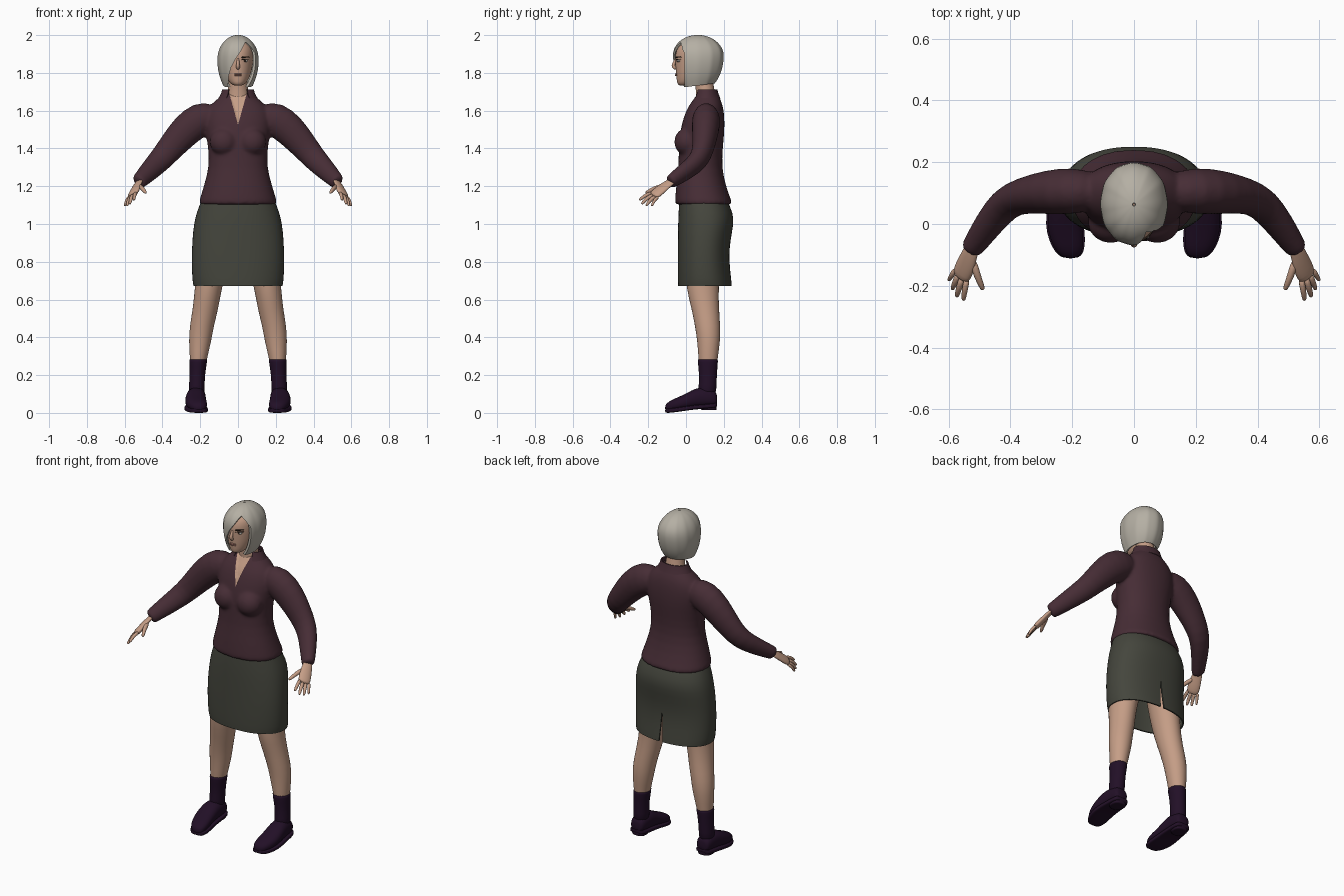
import bpy, bmesh, math
from mathutils import Vector

if bpy.data.objects.get("Cube"):
    bpy.data.objects.remove(bpy.data.objects["Cube"])


def material(name, rgb):
    m = bpy.data.materials.new(name)
    m.use_nodes = True
    m.diffuse_color = (*rgb, 1)
    m.node_tree.nodes["Principled BSDF"].inputs["Base Color"].default_value = (*rgb, 1)
    return m


SKIN = material("skin", (.56, .34, .24))
HAIR = material("ash hair", (.46, .43, .37))
BLOUSE = material("plum blouse", (.062, .026, .036))
SKIRT = material("grey green skirt", (.058, .06, .046))
DARK = material("dark purple footwear", (.016, .005, .02))
LIP = material("lips", (.40, .19, .15))
WHITE = material("eye white", (.6, .57, .52))
BROWN = material("dark brown", (.03, .018, .012))


def section(z, rx, y0, y1, x=0, e=2, n=24):
    """Horizontal oval ring between two depths."""
    def p(v):
        return math.copysign(abs(v) ** (2 / e), v)
    angles = [math.tau * i / n for i in range(n)]
    return [Vector((x + rx * p(math.cos(a)),
                    (y0 + y1) / 2 + (y1 - y0) / 2 * p(math.sin(a)), z)) for a in angles]


def tube(path, ref=(0, 1, 0), flat=1, n=12):
    """Rings across a path of (x, y, z, radius), flattened along ref."""
    pts = [Vector(p[:3]) for p in path]
    rings = []
    for i, p in enumerate(path):
        t = (pts[min(i + 1, len(pts) - 1)] - pts[max(i - 1, 0)]).normalized()
        u = t.cross(Vector(ref)).normalized()
        v = t.cross(u)
        rings.append([pts[i] + p[3] * (u * math.cos(a) + v * math.sin(a) * flat)
                      for a in (math.tau * k / n for k in range(n))])
    return rings


def ball(x, y, z, rx, ry, rz, n=16):
    return [section(z - rz * math.cos(a), rx * math.sin(a), y - ry * math.sin(a),
                    y + ry * math.sin(a), x, 2, n)
            for a in (math.pi * (k + .15) / 8.3 for k in range(9))]


def loft(name, parts, mat, caps=True, sub=1):
    """One object from one or more stacks of rings."""
    bm = bmesh.new()
    for rings in parts:
        vs = [[bm.verts.new(p) for p in r] for r in rings]
        n = len(vs[0])
        for a, b in zip(vs, vs[1:]):
            for i in range(n):
                bm.faces.new((a[i], a[(i + 1) % n], b[(i + 1) % n], b[i]))
        if caps:
            bm.faces.new(vs[0][::-1])
            bm.faces.new(vs[-1])
    bmesh.ops.recalc_face_normals(bm, faces=bm.faces)
    return finish(name, bm, mat, sub)


def finish(name, bm, mat, sub=0):
    me = bpy.data.meshes.new(name)
    bm.to_mesh(me)
    bm.free()
    me.materials.append(mat)
    me.shade_smooth()
    o = bpy.data.objects.new(name, me)
    bpy.context.collection.objects.link(o)
    if sub:
        o.modifiers.new("smooth", 'SUBSURF').levels = sub
        o.modifiers["smooth"].render_levels = sub
    return o


def bake(o):
    dg = bpy.context.evaluated_depsgraph_get()
    me = bpy.data.meshes.new_from_object(o.evaluated_get(dg))
    o.modifiers.clear()
    o.data = me


def sharpen(o, degrees=45):
    bpy.ops.object.select_all(action='DESELECT')
    o.select_set(True)
    bpy.context.view_layer.objects.active = o
    bpy.ops.object.shade_smooth_by_angle(angle=math.radians(degrees))


def cloth(o, thickness, outline, y0, y1):
    """Thicken a shell and cut an outline, drawn in x and z, through it."""
    s = o.modifiers.new("thickness", 'SOLIDIFY')
    s.thickness, s.offset = thickness, -1
    bm = bmesh.new()
    f = bm.faces.new([bm.verts.new((x, y0, z)) for x, z in outline])
    r = bmesh.ops.extrude_face_region(bm, geom=[f])
    bmesh.ops.translate(bm, vec=(0, y1 - y0, 0),
                        verts=[v for v in r["geom"] if isinstance(v, bmesh.types.BMVert)])
    bmesh.ops.recalc_face_normals(bm, faces=bm.faces)
    cutter = finish("cutter", bm, o.data.materials[0])
    cutter.hide_render = True
    b = o.modifiers.new("cut", 'BOOLEAN')
    b.object, b.solver = cutter, 'EXACT'
    bake(o)
    bpy.data.objects.remove(cutter)
    sharpen(o)


# Blouse: torso, bust and sleeves fused into one smooth surface
torso = [section(z, w, a, b, 0, 2.2) for z, w, a, b in (
    (1.10, .212, -.06, .25), (1.108, .211, -.06, .247), (1.2, .183, -.054, .212),
    (1.3, .154, -.04, .19), (1.4, .158, -.04, .195), (1.48, .172, -.034, .204),
    (1.55, .18, -.018, .205), (1.61, .165, .003, .2), (1.65, .125, .03, .188),
    (1.68, .088, .048, .172), (1.695, .08, .052, .168))]
parts = [torso]
for s in (1, -1):
    parts.append(ball(s * .075, .005, 1.435, .078, .07, .075))
    parts.append(tube([(s * x, y, z, r) for x, y, z, r in (
        (.1, .105, 1.575, .07), (.2, .108, 1.56, .096), (.28, .103, 1.495, .088),
        (.36, .092, 1.4, .072), (.415, .07, 1.335, .064), (.47, 0, 1.28, .055),
        (.523, -.078, 1.226, .042), (.53, -.087, 1.22, .041))], flat=.82, n=20))
blouse = loft("blouse", parts, BLOUSE)
m = blouse.modifiers.new("fuse", 'REMESH')
m.mode, m.voxel_size = 'VOXEL', .009
m = blouse.modifiers.new("relax", 'SMOOTH')
m.factor, m.iterations = .5, 7
bake(blouse)

# Open neckline: V shaped skin area cut into the blouse front
bm = bmesh.new()
bm.from_mesh(blouse.data)
for s in (1, -1):
    area = [f for f in bm.faces if f.calc_center_median().y < .1
            and f.calc_center_median().z > 1.5 and abs(f.calc_center_median().x) < .1]
    geom = area + list({e for f in area for e in f.edges}) + list({v for f in area for v in f.verts})
    bmesh.ops.bisect_plane(bm, geom=geom, plane_co=(0, 0, 1.525), plane_no=(s, 0, -.28))
for f in bm.faces:
    c = f.calc_center_median()
    f.material_index = int(c.y < .1 and abs(c.x) < .28 * (c.z - 1.525))
for v in [v for v in bm.verts if v.link_faces and all(f.material_index for f in v.link_faces)]:
    v.co.y += .008
bm.to_mesh(blouse.data)
bm.free()
blouse.data.materials.append(SKIN)
blouse.data.shade_smooth()

# Stand-up collar with an open front
rings = [section(z, w, a, b, 0, 2, 40) for z, w, a, b in (
    (1.665, .104, .035, .182), (1.69, .09, .045, .172), (1.713, .083, .052, .166))]
collar = loft("collar", [rings], BLOUSE, caps=False, sub=0)
bm = bmesh.new()
bm.from_mesh(collar.data)
gone = [f for f in bm.faces if f.calc_center_median().y < .09 and abs(f.calc_center_median().x) < .052]
bmesh.ops.delete(bm, geom=gone, context='FACES')
bm.to_mesh(collar.data)
bm.free()
collar.modifiers.new("thickness", 'SOLIDIFY').thickness = .007
bake(collar)
sharpen(collar)

# Skirt with a slit at the back
skirt = loft("skirt", [[section(z, w, a, b, 0, 2.25, 40) for z, w, a, b in (
    (.672, .236, -.042, .243), (.70, .243, -.044, .241), (.82, .246, -.044, .226),
    (.92, .242, -.043, .236), (1.0, .234, -.042, .253), (1.06, .220, -.04, .25),
    (1.13, .192, -.035, .215))]], SKIRT, caps=False)
cloth(skirt, .008, [(-.016, .6), (.016, .6), (.002, .84), (-.002, .84)], .12, .4)

# Neck and head
loft("neck", [[section(z, w, a, b) for z, w, a, b in (
    (1.62, .075, .05, .16), (1.68, .058, .052, .158), (1.73, .05, .052, .146),
    (1.80, .052, .035, .14))]], SKIN)
loft("head", [[section(z, w, a, b) for z, w, a, b in (
    (1.732, .02, -.035, .02), (1.742, .04, -.047, .06), (1.765, .056, -.05, .09),
    (1.80, .071, -.054, .13), (1.84, .079, -.056, .155), (1.88, .083, -.058, .165),
    (1.92, .083, -.054, .165), (1.955, .07, -.03, .145), (1.98, .035, .02, .11))]], SKIN)
loft("nose", [tube([(0, -.05, 1.88, .006), (0, -.062, 1.855, .008), (0, -.069, 1.838, .011),
                    (0, -.06, 1.826, .011), (0, -.05, 1.822, .007)], (1, 0, 0))], SKIN)
loft("lips", [ball(0, -.048, z, .021, .0115, .0045) for z in (1.794, 1.787)], LIP)
for s, side in ((1, "left"), (-1, "right")):
    loft(side + "_eye", [ball(s * .038, -.037, 1.864, .014, .0115, .007)], WHITE)
    loft(side + "_iris", [ball(s * .037, -.043, 1.864, .0065, .0075, .0065)], BROWN)
    for part, z, r in (("_eyebrow", 1.883, .0045), ("_upper_lash", 1.871, .003)):
        loft(side + part, [tube([(s * .016, -.055, z - .002, r), (s * .04, -.046, z + .002, r),
                                 (s * .062, -.022, z, r * .6)], (0, 0, 1), n=8)], BROWN)

# Bob haircut with a side-swept fringe
rings = [section(z, w, a, b, 0, 2.1, 72) for z, w, a, b in (
    (1.738, .078, -.03, .152), (1.755, .086, -.042, .164), (1.79, .1, -.057, .182),
    (1.84, .109, -.067, .195), (1.89, .109, -.07, .201), (1.93, .099, -.064, .194),
    (1.965, .077, -.04, .166), (1.988, .05, -.005, .13), (1.999, .022, .033, .093),
    (2.001, .005, .058, .068))]
for k, ring in enumerate(rings):
    for i, p in enumerate(ring):
        groove = 1 + .009 * math.cos(i * math.pi / 3 + .4 * math.sin(i))
        p.x, p.y = p.x * groove, .065 + (p.y - .065) * groove
        if k < 3:
            p.z += (p.y - .1) * .13 * (3 - k) / 3
bottom = rings[0]
hair = loft("hair", [rings], HAIR, caps=False)
cloth(hair, .011, [(.04, 1.963), (.015, 1.915), (-.012, 1.875), (-.036, 1.83), (-.05, 1.78),
                   (-.055, 1.68), (.2, 1.68), (.2, 1.89), (.09, 1.905), (.065, 1.94)], -.3, -.008)

for s, side in ((1, "left"), (-1, "right")):
    # Hand: palm, four fingers and thumb
    normal = (s * .65, -.35, .68)
    hand = [tube([(s * x, y, z, r) for x, y, z, r in (
        (.513, -.062, 1.236, .027), (.53, -.092, 1.215, .028), (.54, -.125, 1.19, .036),
        (.556, -.16, 1.16, .037), (.562, -.176, 1.148, .031))], normal, .45)]
    for base, tip, r in (((.54, -.176, 1.166), (.552, -.248, 1.127), .0105),
                         ((.555, -.172, 1.155), (.574, -.236, 1.106), .011),
                         ((.567, -.16, 1.148), (.588, -.212, 1.096), .0105),
                         ((.577, -.145, 1.145), (.6, -.183, 1.095), .009),
                         ((.522, -.115, 1.203), (.488, -.214, 1.165), .0125)):
        a, b = Vector(base), Vector(tip)
        mid = a.lerp(b, .5) + Vector((.002, -.004, .006))
        hand.append(tube([(s * p.x, p.y, p.z, q) for p, q in (
            (a, r * 1.15), (mid, r), (a.lerp(b, .88), r * .8), (b, r * .5))], normal, n=8))
    loft(side + "_hand", hand, SKIN)

    # Leg and sock
    loft(side + "_leg", [[section(z, w, a, b, s * x) for z, x, w, a, b in (
        (.96, .11, .1, .0, .2), (.8, .135, .086, -.005, .185), (.66, .157, .071, 0, .172),
        (.55, .172, .068, .03, .175), (.46, .192, .064, .047, .182), (.38, .201, .06, .06, .182),
        (.28, .21, .044, .066, .166), (.2, .215, .036, .075, .16))]], SKIN)
    loft(side + "_sock", [[section(z, w, a, b, s * x) for z, x, w, a, b in (
        (.287, .209, .048, .061, .17), (.28, .21, .048, .061, .17), (.21, .215, .041, .069, .164),
        (.15, .218, .041, .068, .162), (.08, .22, .045, .06, .16))]], DARK)

    # Shoe: rounded upper on a flat sole, lofted from heel to toe
    upper, sole = [], []
    for y, x, w, low, top in ((.165, .22, .03, .04, .095), (.155, .22, .043, .035, .122),
                              (.1, .221, .05, .03, .135), (.055, .223, .053, .027, .134),
                              (.0, .225, .057, .02, .102), (-.05, .217, .055, .012, .08),
                              (-.09, .209, .043, .008, .062), (-.112, .205, .022, .008, .042)):
        for stack, grow, z0, z1, e in ((upper, 0, low, top, 2.3), (sole, .005, low - .008, low + .016, 5)):
            stack.append([Vector((p.x, y, p.y)) for p in section(0, w + grow, z0, z1, s * x, e)])
    loft(side + "_shoe", [upper, sole], DARK)
    heel = [section(z, .042, .08, .163, s * .22, 2.6) for z in (.014, .017, .04, .05)]
    loft(side + "_shoe_heel", [heel], DARK)
